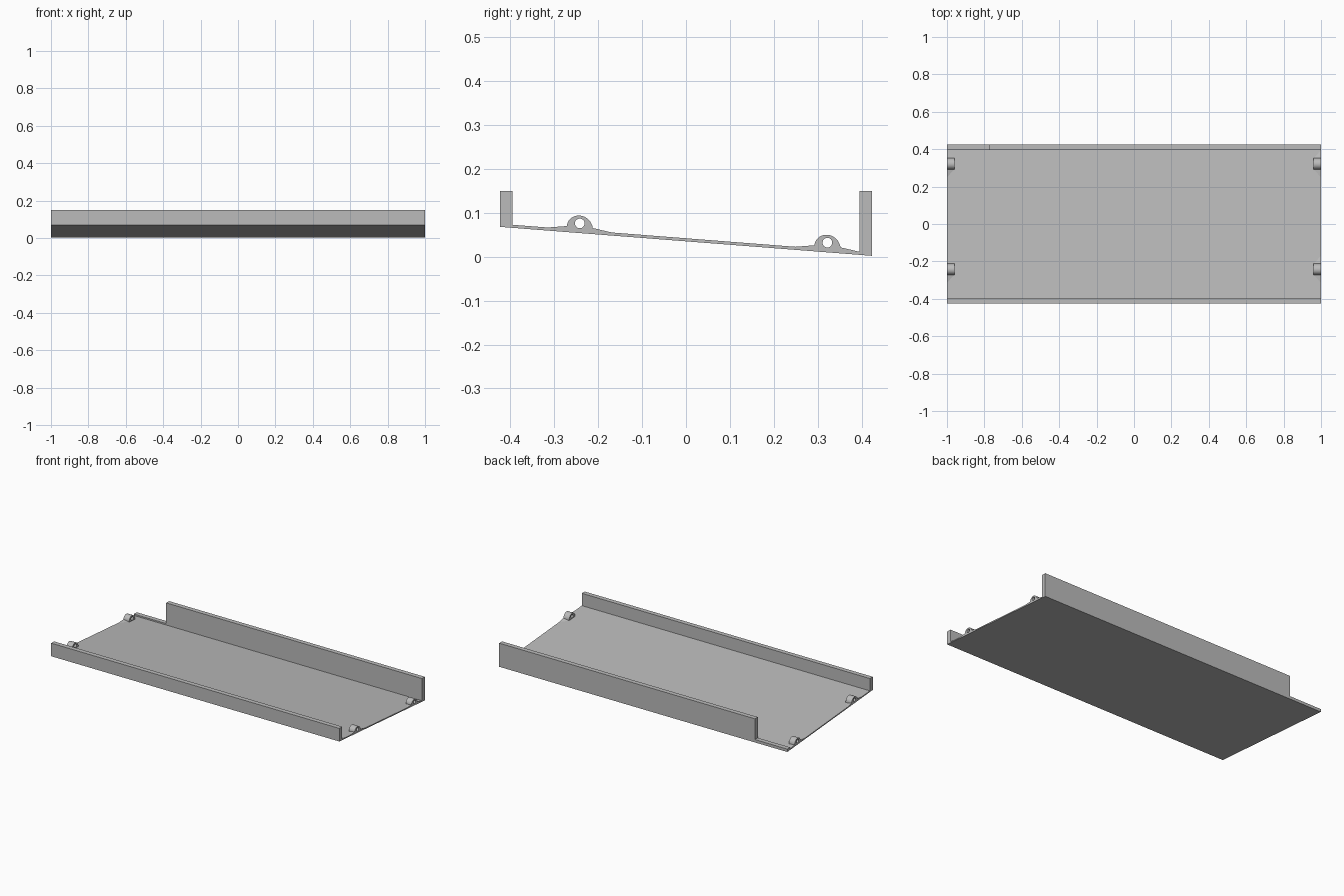
import bpy, bmesh, math
from mathutils import Vector

cube = bpy.data.objects.get("Cube")
if cube:
    bpy.data.objects.remove(cube, do_unlink=True)

grey = bpy.data.materials.new("plain grey")
grey.use_nodes = True
COLOUR = (0.5, 0.5, 0.5, 1)
grey.diffuse_color = COLOUR
grey.node_tree.nodes["Principled BSDF"].inputs["Base Color"].default_value = COLOUR

HALF_Y, WALL, TOP, THICK = 0.424, 0.029, 0.15, 0.007
FRONT_Z, BACK_Z = 0.068, 0.002
SLOPE = (BACK_Z - FRONT_Z) / (2 * HALF_Y)


def under(y):
    """Height of the sloping underside."""
    return FRONT_Z + SLOPE * (y + HALF_Y)


def finish(bm, name):
    bmesh.ops.recalc_face_normals(bm, faces=bm.faces)
    mesh = bpy.data.meshes.new(name)
    bm.to_mesh(mesh)
    bm.free()
    mesh.materials.append(grey)
    obj = bpy.data.objects.new(name, mesh)
    bpy.context.collection.objects.link(obj)
    return obj


def extrude(name, points, offset):
    """Solid made by sweeping a closed outline along an offset."""
    bm = bmesh.new()
    face = bm.faces.new([bm.verts.new(p) for p in points])
    new = bmesh.ops.extrude_face_region(bm, geom=[face])["geom"]
    verts = [v for v in new if isinstance(v, bmesh.types.BMVert)]
    bmesh.ops.translate(bm, verts=verts, vec=offset)
    return finish(bm, name)


# Sloping floor and front wall, swept along x
h = HALF_Y
extrude("floor", [(-1, -h, under(-h)), (-1, h, under(h)),
                  (-1, h, under(h) + THICK), (-1, -h, under(-h) + THICK)], (2, 0, 0))
inner = WALL - h
extrude("front_wall", [(-1, -h, under(-h)), (-1, inner, under(inner)),
                       (-1, inner, TOP), (-1, -h, TOP)], (2, 0, 0))

# Back wall, cut down to a low rim at one end
NOTCH_X, RIM = -0.775, 0.02
base = under(h - WALL)
extrude("back_wall", [(-1, h, base), (1, h, base), (1, h, TOP), (NOTCH_X, h, TOP),
                      (NOTCH_X, h, RIM), (-1, h, RIM)], (0, -WALL, 0))

# Pierced lugs with small flared gussets at both ends of the floor
LUG, RADIUS, HOLE, STEPS = 0.04, 0.03, 0.011, 32


def lug(name, side, yc):
    floor = under(yc) + THICK
    bm = bmesh.new()
    rings = []
    for x in (side, side * (1 - LUG)):
        outer, hole = [], []
        for i in range(STEPS):
            a = math.tau * i / STEPS
            dy, dz = math.cos(a), math.sin(a)
            low = max(RADIUS * dz + 0.003, -0.003)
            outer.append(bm.verts.new((x, yc + RADIUS * dy,
                                       floor + low + SLOPE * RADIUS * dy)))
            hole.append(bm.verts.new((x, yc + HOLE * dy, floor + 0.015 + HOLE * dz)))
        rings.append((outer, hole))
    (o1, h1), (o2, h2) = rings
    for a, b in ((o1, h1), (o2, h2), (o1, o2), (h1, h2)):
        for i in range(STEPS):
            j = (i + 1) % STEPS
            bm.faces.new((a[i], a[j], b[j], b[i]))
    obj = finish(bm, name)
    bpy.ops.object.select_all(action="DESELECT")
    obj.select_set(True)
    bpy.context.view_layer.objects.active = obj
    bpy.ops.object.shade_smooth_by_angle(angle=math.radians(30))

    for sign, label in ((-1, "front"), (1, "back")):
        near, far = yc + sign * 0.028, yc + sign * 0.073
        z = under(near) + THICK
        bm = bmesh.new()
        for p in ((side, near, z + 0.007), (side, near, z - 0.002),
                  (side * (1 - LUG), near, z),
                  (side, far, under(far) + THICK)):
            bm.verts.new(Vector(p))
        bmesh.ops.convex_hull(bm, input=bm.verts)
        finish(bm, f"{name}_{label}_gusset")


for side, side_name in ((1, "left"), (-1, "right")):
    lug(f"{side_name}_front_lug", side, -0.242)
    lug(f"{side_name}_back_lug", side, 0.322)
